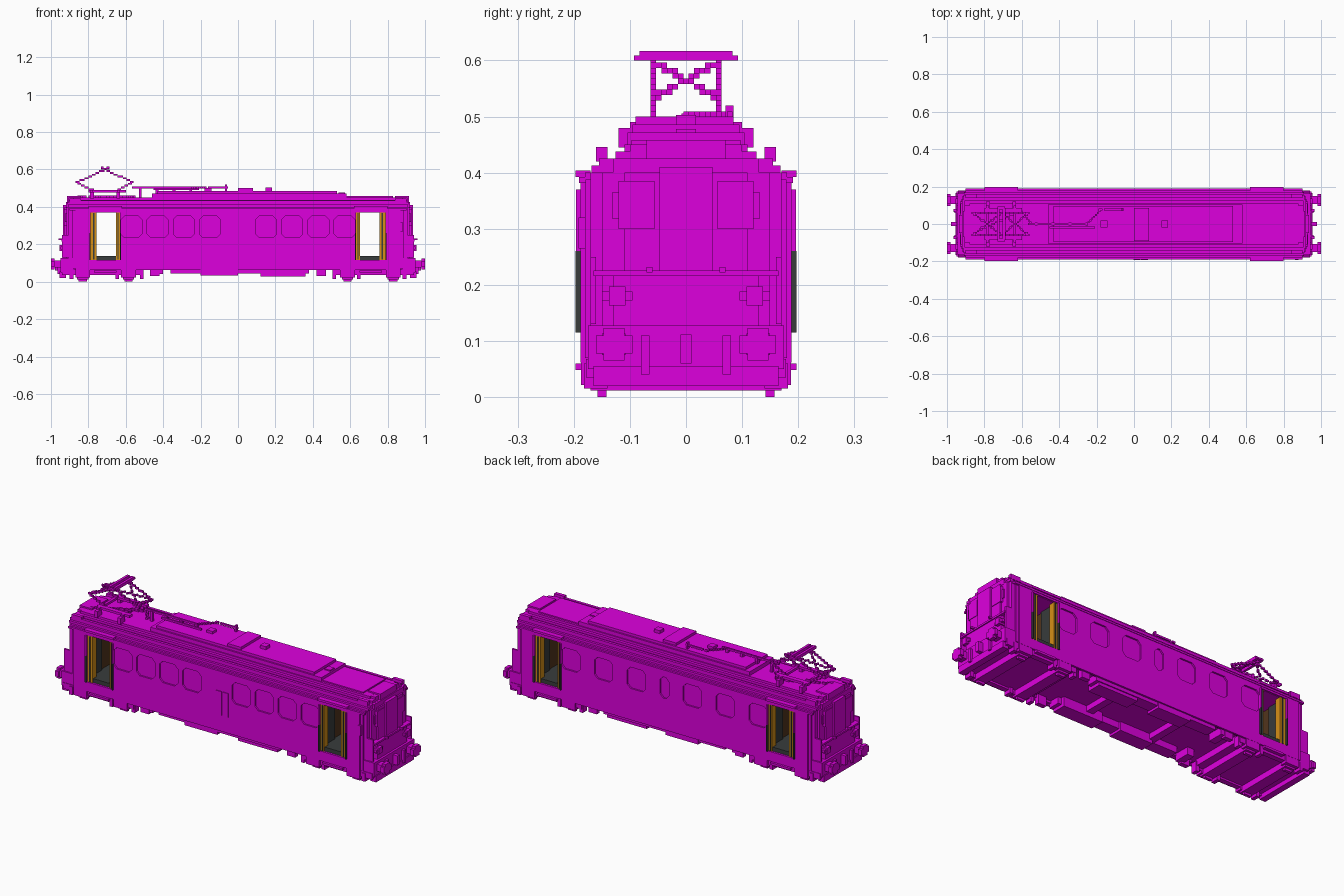
import bpy
import bmesh
from mathutils import Vector

default_cube = bpy.data.objects.get("Cube")
if default_cube:
    bpy.data.objects.remove(default_cube)

CELL = 0.0097  # width of one small building block


def make_paint(name, red, green, blue):
    paint = bpy.data.materials.new(name)
    paint.use_nodes = True
    colour = (red, green, blue, 1)
    paint.diffuse_color = colour
    paint.node_tree.nodes["Principled BSDF"].inputs["Base Color"].default_value = colour
    return paint


magenta = make_paint("magenta", .73, 0, .73)
gold = make_paint("gold", .68, .28, .008)
brown = make_paint("brown", .085, .035, .012)
charcoal = make_paint("charcoal", .04, .045, .045)


def finish(name, bm, paint):
    bmesh.ops.recalc_face_normals(bm, faces=bm.faces)
    mesh = bpy.data.meshes.new(name)
    bm.to_mesh(mesh)
    bm.free()
    mesh.materials.append(paint)
    part = bpy.data.objects.new(name, mesh)
    bpy.context.collection.objects.link(part)
    return part


def put_box(bm, low, high):
    low, high = Vector(low), Vector(high)
    corners = bmesh.ops.create_cube(bm, size=1)["verts"]
    bmesh.ops.scale(bm, vec=high - low, verts=corners)
    bmesh.ops.translate(bm, vec=(low + high) / 2, verts=corners)


def box(name, x, y, z, paint=magenta, mirror=""):
    """One box, repeated across the axes named in mirror."""
    bm = bmesh.new()
    for sx in ((1, -1) if "x" in mirror else (1,)):
        for sy in ((1, -1) if "y" in mirror else (1,)):
            xs, ys = sorted(sx * v for v in x), sorted(sy * v for v in y)
            put_box(bm, (xs[0], ys[0], z[0]), (xs[1], ys[1], z[1]))
    return finish(name, bm, paint)


def slab(name, x, half_width, z, mirror=""):
    return box(name, x, (-half_width, half_width), z, mirror=mirror)


def stepped_path(name, *paths):
    """Staircase of small blocks along each polyline."""
    bm, used = bmesh.new(), set()
    for path in paths:
        for start, end in zip(path, path[1:]):
            start, end = Vector(start), Vector(end)
            count = max(1, round(max(abs(v) for v in end - start) / CELL))
            for i in range(count + 1):
                spot = start.lerp(end, i / count)
                used.add(tuple(round(v / CELL) for v in spot))
    half = Vector((CELL, CELL, CELL)) / 2
    for key in sorted(used):
        middle = Vector(key) * CELL
        put_box(bm, middle - half, middle + half)
    return finish(name, bm, magenta)


def window_prism(bm, middle, width, bottom, top, side, clip=.02):
    """Opening with clipped corners, driven through one side wall."""
    l, r = middle - width / 2, middle + width / 2
    outline = [(l + clip, bottom), (r - clip, bottom), (r, bottom + clip), (r, top - clip),
               (r - clip, top), (l + clip, top), (l, top - clip), (l, bottom + clip)]
    rings = [[bm.verts.new((x, side * y, z)) for x, z in outline] for y in (.1, .3)]
    bm.faces.new(rings[0])
    bm.faces.new(rings[1])
    for i in range(len(outline)):
        j = (i + 1) % len(outline)
        bm.faces.new((rings[0][i], rings[0][j], rings[1][j], rings[1][i]))


# Side walls with window recesses and open doorways
FRONT_WINDOWS = [s * (.15 + .14 * i) for s in (-1, 1) for i in range(4)]
BACK_WINDOWS = [s * (.17 + .2 * i) for s in (-1, 1) for i in range(3)]
for label, side, windows in (("front", -1, FRONT_WINDOWS), ("back", 1, BACK_WINDOWS)):
    wall = box(label + "_side_wall", x=(-.87, .87), y=(side * .178, side * .188), z=(.062, .39))
    cutter_mesh = bmesh.new()
    for middle in windows:
        window_prism(cutter_mesh, middle, .112, .235, .352, side)
    if side > 0:
        window_prism(cutter_mesh, 0, .055, .235, .352, side)
    for door in (-.71, .71):
        window_prism(cutter_mesh, door, .16, .115, .372, side, clip=.001)
    cutter = finish(label + "_opening_cutter", cutter_mesh, magenta)
    cutter.hide_render = True
    cut = wall.modifiers.new("openings", "BOOLEAN")
    cut.operation, cut.solver, cut.object = "DIFFERENCE", "EXACT", cutter
    bpy.context.view_layer.objects.active = wall
    bpy.ops.object.modifier_apply(modifier=cut.name)
    bpy.data.objects.remove(cutter)

# Solid saloon between the vestibules, with brown bulkheads
saloon = slab("saloon_core", x=(-.63, .63), half_width=.179, z=(.08, .39))
saloon.data.materials.append(brown)
for face in saloon.data.polygons:
    if abs(face.normal.x) > .5:
        face.material_index = 1

# Rounded cab ends built from stepped depths
for i, (depth, half_width) in enumerate(((.885, .18), (.905, .17), (.918, .15), (.928, .11))):
    slab("cab_step_" + "abcd"[i], x=(.79, depth), half_width=half_width, z=(.07, .4), mirror="x")
box("cab_bulkhead", x=(.786, .791), y=(-.177, .177), z=(.12, .375), paint=brown, mirror="x")

# Vestibules: floor, ceiling, wall panels, open door leaves and jambs
slab("vestibule_base", x=(.63, .79), half_width=.18, z=(.07, .116), mirror="x")
box("vestibule_floor", x=(.63, .79), y=(-.178, .178), z=(.115, .138), paint=charcoal, mirror="x")
slab("vestibule_ceiling", x=(.63, .79), half_width=.18, z=(.37, .39), mirror="x")
for label, leaf, panel, seal in (("outer", (.756, .788), (.778, .788), (.768, .774)),
                                 ("inner", (.632, .652), (.628, .638), (.64, .645))):
    box(label + "_door_leaf", leaf, y=(.15, .184), z=(.116, .37), paint=gold, mirror="xy")
    box(label + "_door_seal", seal, y=(.145, .187), z=(.118, .368), paint=charcoal, mirror="xy")
    box(label + "_wall_panel", panel, y=(.07, .15), z=(.13, .37), paint=charcoal, mirror="xy")
for label, x in (("outer", (.788, .795)), ("inner", (.625, .632))):
    box(label + "_jamb_lower", x, y=(.186, .197), z=(.115, .26), paint=charcoal, mirror="xy")
    box(label + "_jamb_upper", x, y=(.186, .196), z=(.26, .37), mirror="xy")
box("door_header", x=(.62, .8), y=(.17, .197), z=(.392, .404), mirror="xy")
box("door_step", x=(.65, .77), y=(.16, .197), z=(.048, .06), mirror="xy")

# Service hatch and cab side plate
for label, x in (("left", (-.002, .034)), ("right", (.037, .074))):
    box(label + "_service_hatch", x, y=(-.192, -.185), z=(.152, .282))
box("cab_side_plate", x=(.86, .88), y=(-.192, -.18), z=(.265, .32))

# Stepped arched roof and its raised centre
ROOF = ((.18, .9), (.168, .91), (.155, .912), (.126, .905), (.11, .88))
for i, (half_width, reach) in enumerate(ROOF):
    base = .388 + .0125 * i
    slab("roof_layer_" + "abcde"[i], x=(-reach, reach), half_width=half_width, z=(base, base + .0126))
box("eave_gutter", x=(-.9, .9), y=(.178, .191), z=(.382, .392), mirror="y")
box("roof_edge_rail", x=(-.84, .84), y=(.143, .158), z=(.42, .434), mirror="y")
box("roof_edge_lug", x=(.84, .9), y=(.14, .16), z=(.42, .446), mirror="xy")
slab("cab_roof_brow", x=(.84, .915), half_width=.07, z=(.39, .458), mirror="x")
slab("cab_roof_brow_middle", x=(.84, .905), half_width=.1, z=(.39, .45), mirror="x")
slab("cab_roof_brow_wide", x=(.86, .92), half_width=.13, z=(.395, .425), mirror="x")
slab("raised_roof_lower", x=(-.46, .58), half_width=.104, z=(.445, .472))
slab("raised_roof_upper", x=(-.43, .53), half_width=.095, z=(.47, .486))
slab("rear_roof_panel", x=(.57, .83), half_width=.098, z=(.445, .457))
box("roof_hatch", x=(0, .08), y=(-.09, .085), z=(.48, .5))
for label, middle, top in (("left", -.16, .5), ("middle", .165, .503), ("right", .555, .478)):
    box(label + "_roof_vent", x=(middle - .018, middle + .018), y=(-.018, .018), z=(.45, top))
for i in range(4):
    post = -.53 + .09 * i
    box("roof_insulator_" + "abcd"[i], x=(post, post + .015), y=(-.008, .008), z=(.45, .505))
box("roof_insulator_tall", x=(-.07, -.06), y=(.07, .085), z=(.48, .52))
stepped_path("roof_cable",
             [(-.56, 0, .505), (-.25, 0, .505), (-.18, .075, .505), (-.06, .075, .505)],
             [(-.45, -.02, .495), (-.21, -.02, .495)],
             [(-.85, -.05, .46), (-.72, .02, .46), (-.6, .07, .46), (-.55, 0, .46)])

# Pantograph: base frame, folding diamond arms, cross bracing and collector
box("pantograph_foot", x=(-.79, -.77), y=(.08, .12), z=(.445, .48), mirror="y")
box("pantograph_rear_foot", x=(-.65, -.63), y=(.08, .12), z=(.445, .48), mirror="y")
box("pantograph_base_rail", x=(-.8, -.6), y=(.06, .085), z=(.477, .49), mirror="y")
for label, x in (("front", (-.79, -.775)), ("rear", (-.645, -.63))):
    slab("pantograph_" + label + "_crossbar", x, half_width=.1, z=(.477, .49))
arms = []
PEAK = .6
for foot, knee in ((-.64, -.56), (-.78, -.865)):
    for y in (-.06, .06):
        arms.append([(foot, y, .49), (knee, y, .53), (-.71, y, PEAK)])
        arms.append([(knee, y, .53), (-.71, -y, PEAK)])
stepped_path("pantograph_arms", *arms)
for label, middle in (("left", -.725), ("right", -.695)):
    slab(label + "_collector_strip", x=(middle - .007, middle + .007), half_width=.083, z=(.6, .617))
box("collector_horn", x=(-.73, -.69), y=(.078, .093), z=(.6, .609), mirror="y")

# Cab fronts: gangway door, windscreens, lamps, handrails
slab("gangway_door", x=(.92, .936), half_width=.047, z=(.13, .41), mirror="x")
box("windscreen", x=(.915, .931), y=(.056, .12), z=(.3, .385), mirror="xy")
box("windscreen_corner", x=(.91, .924), y=(.12, .132), z=(.318, .365), mirror="xy")
slab("cab_lower_panel", x=(.9, .938), half_width=.13, z=(.08, .222), mirror="x")
slab("cab_ledge", x=(.9, .944), half_width=.165, z=(.216, .226), mirror="x")
box("headlight", x=(.92, .955), y=(.108, .137), z=(.163, .197), mirror="xy")
box("headlight_rim", x=(.92, .948), y=(.095, .15), z=(.172, .188), mirror="xy")
box("cab_handrail", x=(.938, .96), y=(.06, .07), z=(.222, .232), mirror="xy")
box("corner_handrail", x=(.9, .94), y=(.16, .17), z=(.13, .25), mirror="xy")

# Buffers, coupling and end beams
slab("buffer_beam", x=(.88, .95), half_width=.175, z=(.05, .128), mirror="x")
box("buffer_stem", x=(.94, .988), y=(.108, .15), z=(.075, .113), mirror="xy")
box("buffer_head", x=(.98, 1), y=(.095, .16), z=(.078, .11), mirror="xy")
box("buffer_head_middle", x=(.98, 1), y=(.11, .147), z=(.065, .123), mirror="xy")
box("coupling_hook", x=(.94, .978), y=(-.01, .01), z=(.06, .112), mirror="x")
box("brake_hose", x=(.945, .965), y=(.065, .08), z=(.04, .11), mirror="xy")
slab("end_skirt", x=(.92, .955), half_width=.165, z=(.02, .055), mirror="x")

# Bogies: frames, axle boxes, wheels and cross beams
slab("bogie_deck", x=(.51, .95), half_width=.15, z=(.045, .08), mirror="x")
box("bogie_side_frame", x=(.51, .94), y=(.15, .178), z=(.035, .068), mirror="xy")
for label, axle in (("inner", .585), ("outer", .83)):
    box(label + "_axle_box", x=(axle - .04, axle + .04), y=(.15, .187), z=(.022, .075), mirror="xy")
    box(label + "_wheel", x=(axle - .022, axle + .022), y=(.142, .158), z=(0, .05), mirror="xy")
    slab(label + "_axle_beam", x=(axle - .03, axle + .03), half_width=.17, z=(.012, .048), mirror="x")
    box(label + "_brake_block", x=(axle + .05, axle + .07), y=(.14, .182), z=(.015, .06), mirror="xy")
box("bogie_guard_iron", x=(.505, .525), y=(.14, .175), z=(.015, .07), mirror="xy")

# Underfloor equipment
box("sole_bar", x=(-.5, .5), y=(.165, .182), z=(.068, .09), mirror="y")
box("long_equipment_case", x=(-.36, .38), y=(.11, .176), z=(.045, .085), mirror="y")
box("battery_case", x=(-.2, .0), y=(.1, .18), z=(.032, .08), mirror="y")
box("compressor_case", x=(.12, .36), y=(.09, .17), z=(.028, .08), mirror="y")
slab("underfloor_crossmember", x=(.18, .22), half_width=.16, z=(.05, .085), mirror="x")
box("underfloor_tank", x=(-.44, -.4), y=(.08, .17), z=(.04, .085), mirror="y")
box("sand_pipe", x=(.42, .47), y=(.15, .175), z=(.03, .08), mirror="xy")
